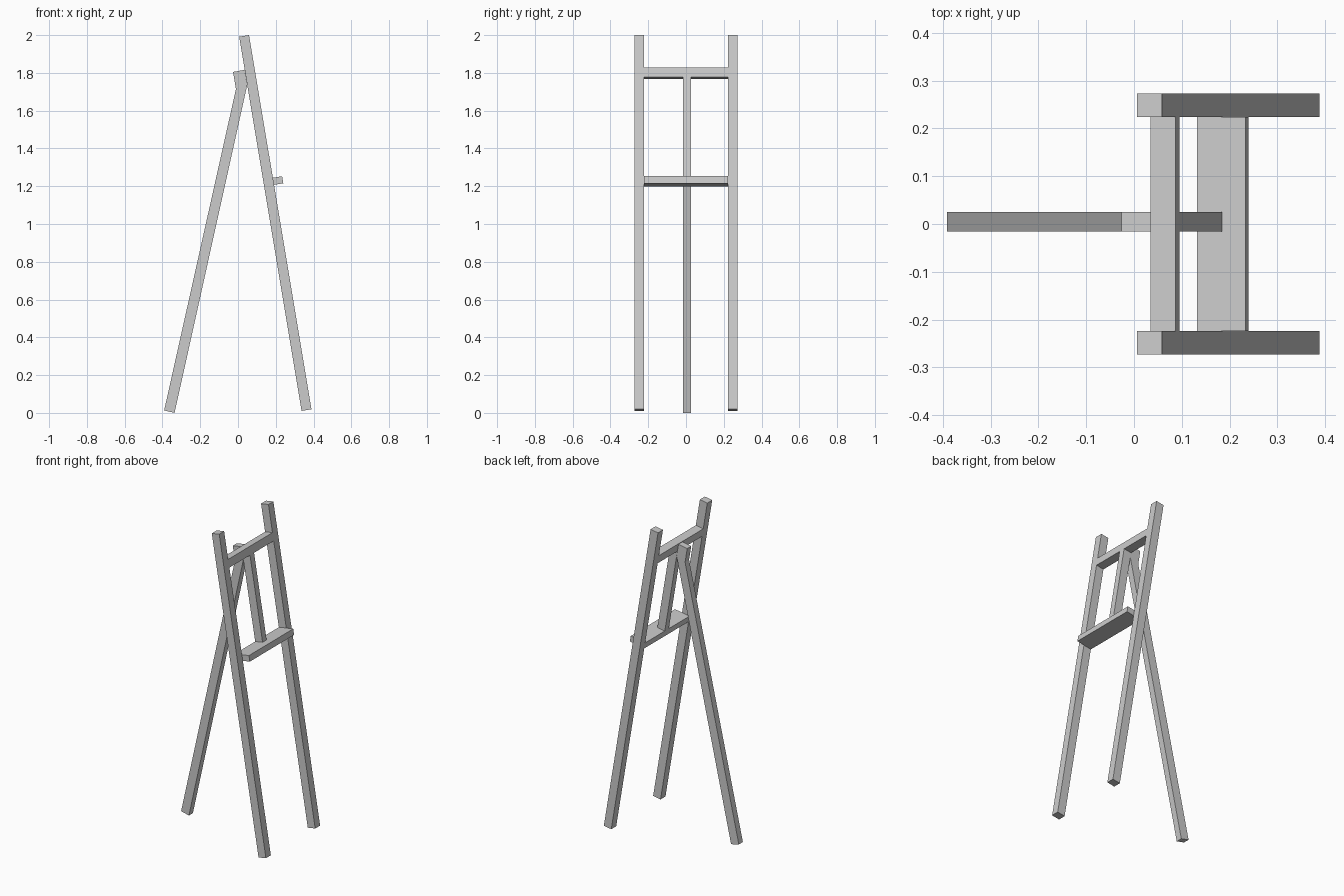
import bpy, bmesh, math

if "Cube" in bpy.data.objects:
    bpy.data.objects.remove(bpy.data.objects["Cube"])

TILT = math.atan2(0.33, 1.979)      # lean of the front frame
C, S = math.cos(TILT), math.sin(TILT)
DEPTH = 0.053                       # depth of the front frame timbers


def prism(name, profile, y0, y1):
    """Extrude an x/z profile from y0 to y1."""
    bm = bmesh.new()
    face = bm.faces.new([bm.verts.new((x, y0, z)) for x, z in profile])
    ext = bmesh.ops.extrude_face_region(bm, geom=[face])
    verts = [g for g in ext["geom"] if isinstance(g, bmesh.types.BMVert)]
    bmesh.ops.translate(bm, verts=verts, vec=(0, y1 - y0, 0))
    bmesh.ops.recalc_face_normals(bm, faces=bm.faces)
    mesh = bpy.data.meshes.new(name)
    bm.to_mesh(mesh)
    bm.free()
    obj = bpy.data.objects.new(name, mesh)
    bpy.context.collection.objects.link(obj)
    return obj


def frame_bar(name, u0, u1, d0, d1, y0, y1):
    """Box in the leaning frame: u = out from the front face, d = down the leg."""
    def at(u, d):
        return (0.0585 + u * C + d * S, 2.0 + u * S - d * C)
    return prism(name, [at(u0, d0), at(u1, d0), at(u1, d1), at(u0, d1)], y0, y1)


# Pair of front legs
for side, label in ((-1, "right"), (1, "left")):
    y0, y1 = sorted((side * 0.2235, side * 0.2735))
    frame_bar("front_leg_" + label, -DEPTH, 0, 0, 2.008, y0, y1)

# Upper crossbar, flush with the legs
frame_bar("crossbar", -DEPTH, 0, 0.1744, 0.226, -0.2235, 0.2235)

# Canvas shelf, projecting forward
frame_bar("canvas_shelf", -DEPTH, 0.05, 0.7657, 0.8035, -0.2235, 0.2235)

# Centre strut between crossbar and shelf
frame_bar("centre_strut", -DEPTH, 0, 0.226, 0.7657, -0.0155, 0.0252)

# Rear leg with a bent head that sits against the crossbar
prism("rear_leg", [(-0.391, 0.013), (-0.336, 0.0), (0.0485, 1.735),
                   (0.0352, 1.816), (-0.0262, 1.805), (-0.011, 1.714)],
      -0.0155, 0.0252)
